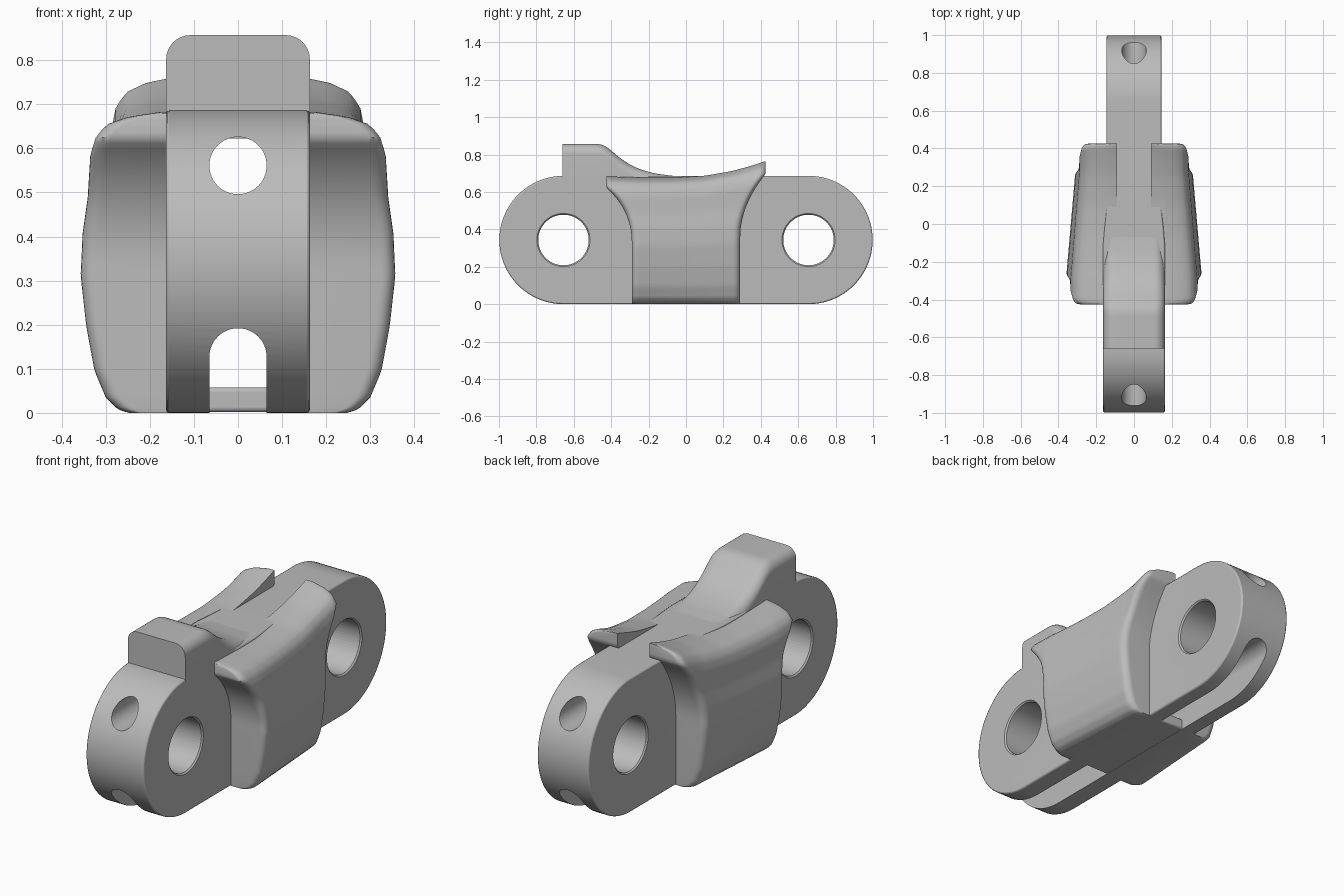
import bpy, bmesh, math
from math import sin, cos, pi, sqrt
from mathutils import Vector

cube = bpy.data.objects.get("Cube")
if cube:
    bpy.data.objects.remove(cube)

steel = bpy.data.materials.new("plain_grey")
GREY = (0.5, 0.5, 0.5, 1)
steel.use_nodes = True
steel.diffuse_color = GREY
steel.node_tree.nodes["Principled BSDF"].inputs["Base Color"].default_value = GREY

R, CY = 0.343, 0.655            # end radius and pivot offset
W_FRONT, W_BACK = 0.163, 0.145  # half widths of the link


def add_object(name, bm, cutter=False):
    bmesh.ops.recalc_face_normals(bm, faces=bm.faces)
    mesh = bpy.data.meshes.new(name)
    bm.to_mesh(mesh)
    bm.free()
    obj = bpy.data.objects.new(name, mesh)
    bpy.context.collection.objects.link(obj)
    mesh.materials.append(steel)
    if cutter:
        obj.hide_render = True
        obj.hide_viewport = True
    return obj


def smooth(obj, degrees=35):
    bpy.ops.object.select_all(action='DESELECT')
    obj.select_set(True)
    bpy.context.view_layer.objects.active = obj
    bpy.ops.object.shade_smooth_by_angle(angle=math.radians(degrees))


def loft(rings, cap=True):
    """Skin a list of closed rings with equal point counts."""
    bm = bmesh.new()
    rows = [[bm.verts.new(p) for p in ring] for ring in rings]
    n = len(rows[0])
    for a, b in zip(rows, rows[1:]):
        for i in range(n):
            j = (i + 1) % n
            bm.faces.new((a[i], a[j], b[j], b[i]))
    if cap:
        bm.faces.new(rows[0])
        bm.faces.new(rows[-1])
    return bm, rows


def lerp_table(points, t):
    for (a, va), (b, vb) in zip(points, points[1:]):
        if t <= b:
            return va + (vb - va) * max(0, (t - a) / (b - a))
    return points[-1][1]


def curve_table(points, t):
    """Softened lookup: average of nearby linear samples."""
    return sum(lerp_table(points, t + d * 0.02) for d in (-1, 0, 1)) / 3


# Link body: rounded-end plate, slightly narrower at the back
outline = []
for centre, start in ((CY, -pi / 2), (-CY, pi / 2)):
    for i in range(49):
        a = start + pi * i / 48
        outline.append((centre + R * cos(a), R + R * sin(a)))
bm, _ = loft([[(x, y, z) for y, z in outline] for x in (-W_FRONT, W_FRONT)])
for cut_y in (-0.1, 0.1):
    bmesh.ops.bisect_plane(bm, geom=bm.verts[:] + bm.edges[:] + bm.faces[:],
                           plane_co=(0, cut_y, 0), plane_no=(0, 1, 0))
for v in bm.verts:
    if v.co.y > 0.05:
        v.co.x *= W_BACK / W_FRONT
body = add_object("link_body", bm)
bevel = body.modifiers.new("edge_bevel", 'BEVEL')
bevel.width, bevel.segments = 0.007, 2
bevel.limit_method, bevel.angle_limit = 'ANGLE', math.radians(50)

# Cutters: chamfered pivot holes, long bore and underside slot
cutters = []
for name, y, w in (("front", -CY, W_FRONT), ("back", CY, W_BACK)):
    rings = []
    for x, r in ((-w - 0.01, 0.152), (-w + 0.007, 0.135), (w - 0.007, 0.135), (w + 0.01, 0.152)):
        rings.append([(x, y + r * cos(a * pi / 32), R + r * sin(a * pi / 32)) for a in range(64)])
    cutters.append(add_object(name + "_pivot_cutter", loft(rings)[0], True))
bore = [(0.065 * cos(a * pi / 24), 0.561 + 0.065 * sin(a * pi / 24)) for a in range(48)]
slot = [(0.065 * cos(a * pi / 24), 0.127 + 0.065 * sin(a * pi / 24)) for a in range(25)]
slot += [(-0.065, -0.1), (0.065, -0.1)]
for name, shape in (("bore_cutter", bore), ("slot_cutter", slot)):
    bm, _ = loft([[(x, y, z) for x, z in shape] for y in (-1.2, 1.2)])
    cutters.append(add_object(name, bm, True))
for c in cutters:
    mod = body.modifiers.new(c.name, 'BOOLEAN')
    mod.operation, mod.solver, mod.object = 'DIFFERENCE', 'EXACT', c
smooth(body)

# Floor bridging the middle of the slot
bm = bmesh.new()
bmesh.ops.create_cube(bm, size=1)
for v in bm.verts:
    v.co = Vector((v.co.x * 0.15, v.co.y * 0.58, v.co.z * 0.056 + 0.03))
bridge = add_object("slot_floor", bm)
bevel = bridge.modifiers.new("edge_bevel", 'BEVEL')
bevel.width, bevel.segments = 0.01, 3
smooth(bridge)

# Raised tooth with a concave ramp falling onto the body
ramp = [(-0.66, 0.857), (-0.46, 0.857), (-0.425, 0.844), (-0.38, 0.803), (-0.32, 0.757),
        (-0.25, 0.722), (-0.17, 0.699), (-0.08, 0.687), (0.03, 0.677)]
rings = []
for k in range(47):
    y = -0.66 + 0.69 * k / 46
    h = curve_table(ramp, y)
    rad = 0.055
    ring = [(W_FRONT, y, 0.63), (W_FRONT, y, h - rad)]
    for side in (1, -1):
        for i in range(9):
            a = pi / 2 * (i / 8 if side > 0 else 1 - i / 8)
            ring.append((side * (W_FRONT - rad + rad * cos(a)), y, h - rad + rad * sin(a)))
    ring.append((-W_FRONT, y, 0.63))
    rings.append(ring)
bm, _ = loft(rings)
bmesh.ops.remove_doubles(bm, verts=bm.verts, dist=0.0001)
smooth(add_object("drive_tooth", bm))

# Side guide: bulging wall that flares lengthwise near its top
bulge = [(0, 0.25), (0.012, 0.275), (0.05, 0.302), (0.14, 0.328), (0.29, 0.347), (0.46, 0.36),
         (0.6, 0.355), (0.72, 0.341), (0.86, 0.335), (0.92, 0.322), (0.96, 0.297),
         (0.985, 0.25), (1, 0.18)]
crest = [(-0.43, 0.683), (-0.2, 0.676), (-0.05, 0.677), (0.1, 0.686), (0.25, 0.712),
         (0.35, 0.74), (0.43, 0.767)]
COLS, ROWS, CORNER = 40, 48, 0.035


def half_length(z):
    if z < R:
        return 0.29
    if z > 0.63:
        return 0.425
    return CY - sqrt(0.365 ** 2 - (z - R) ** 2)


rings = []
for j in range(ROWS + 1):
    v = (1 - cos(pi * j / ROWS)) / 2
    length = half_length(v * 0.69)
    outer, inner = [], []
    for i in range(COLS + 1):
        y = -length * cos(pi * i / COLS)
        z = v * curve_table(crest, y)
        gap = max(0, CORNER - (length - abs(y)))
        inset = CORNER - sqrt(CORNER ** 2 - gap ** 2)
        taper = 1 - 0.14 * min(1, max(0, (y + 0.29) / 0.58))
        outer.append((lerp_table(bulge, v) * taper - inset, y, z))
        inner.append((0.09, y, z))
    rings.append(outer + inner[::-1])
bm, rows = loft(rings, cap=False)
last = 2 * COLS + 1
for row in (rows[0], rows[-1]):
    for i in range(COLS):
        bm.faces.new((row[i], row[i + 1], row[last - i - 1], row[last - i]))
guide = add_object("side_guides", bm)
mirror = guide.modifiers.new("mirror", 'MIRROR')
mirror.use_axis = (True, False, False)
smooth(guide, 40)
